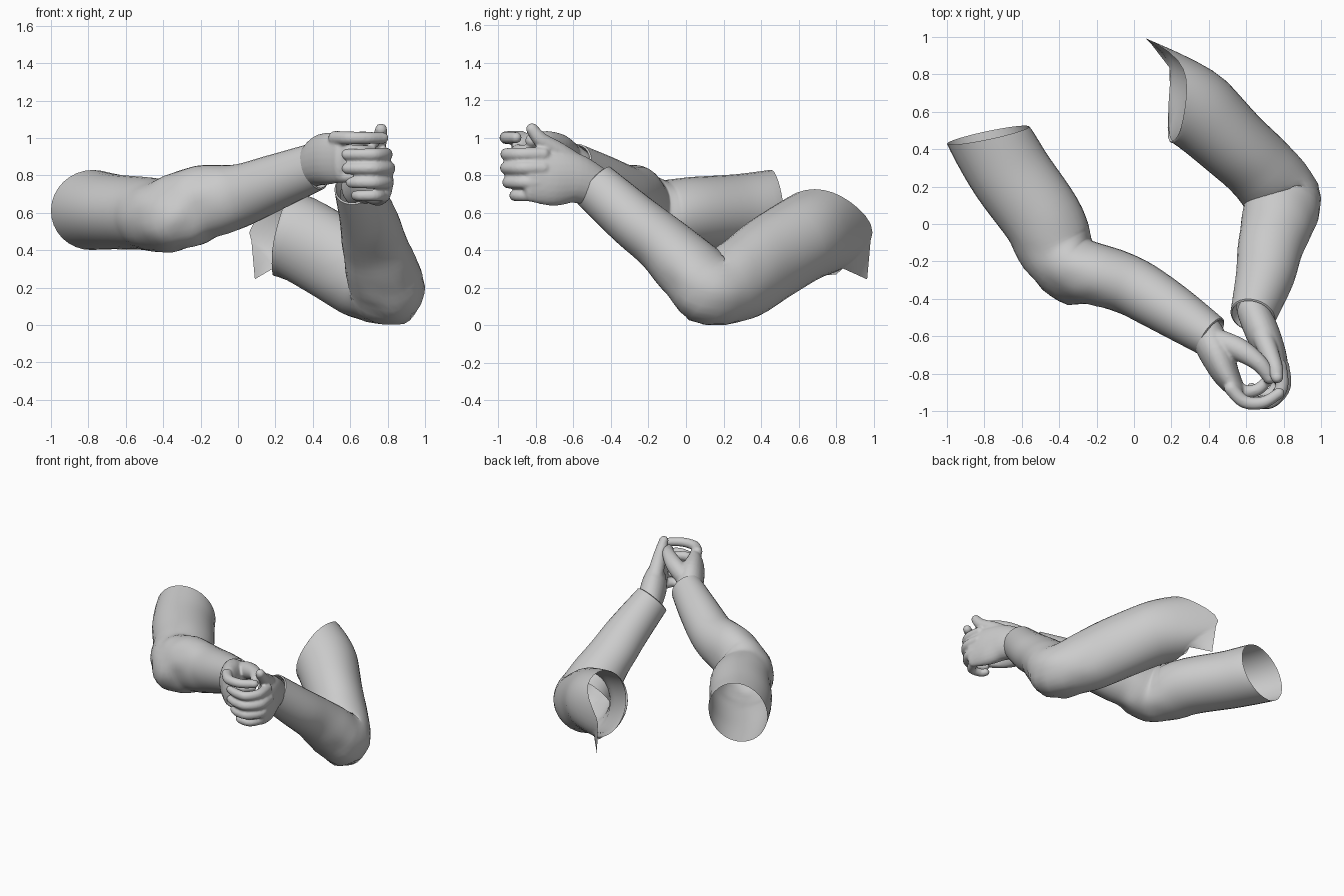
import bpy, bmesh, math
from mathutils import Vector, noise

if "Cube" in bpy.data.objects:
    bpy.data.objects.remove(bpy.data.objects["Cube"])

grey = bpy.data.materials.new("plain_grey")
grey.diffuse_color = (0.6, 0.6, 0.6, 1)
grey.use_nodes = True
grey.node_tree.nodes["Principled BSDF"].inputs["Base Color"].default_value = grey.diffuse_color


def spline(rows, n):
    """Catmull-Rom interpolation of equal-length number rows."""
    out = []
    for i in range(len(rows) - 1):
        p = [rows[max(0, min(len(rows) - 1, i + k))] for k in (-1, 0, 1, 2)]
        for j in range(n):
            t = j / n
            out.append([0.5 * (2 * b + (c - a) * t + (2 * a - 5 * b + 4 * c - d) * t * t
                               + (3 * b - a - 3 * c + d) * t ** 3) for a, b, c, d in zip(*p)])
    out.append(list(rows[-1]))
    return out


def frames(rows, start=None):
    """Turn (x, y, z, side radius, up radius) rows into ring frames."""
    res = []
    for i, r in enumerate(rows):
        a, b = rows[max(0, i - 1)], rows[min(len(rows) - 1, i + 1)]
        t = (Vector(b[:3]) - Vector(a[:3])).normalized()
        if start:                                   # blend in the slant of the open end
            k = max(0, 1 - i / 5)
            t = t.lerp(Vector(start).normalized(), k).normalized()
        u = (Vector((0, 0, 1)) - t * t.z).normalized()
        res.append((Vector(r[:3]), t, t.cross(u), u, r[3], r[4]))
    return res


def loft(bm, rings, seg, cap=False):
    vs = [[bm.verts.new(c + s * a * math.cos(k * math.tau / seg) + u * b * math.sin(k * math.tau / seg))
           for k in range(seg)] for c, t, s, u, a, b in rings]
    for p, q in zip(vs, vs[1:]):
        for k in range(seg):
            bm.faces.new((p[k], p[(k + 1) % seg], q[(k + 1) % seg], q[k]))
    if cap:
        bm.faces.new(vs[0][::-1])
        bm.faces.new(vs[-1])
    return vs


def round_tube(bm, rows, seg=16):
    """Closed tube with domed ends."""
    f = frames(spline(rows, 5))
    dome = [(0.97, 0.25), (0.85, 0.53), (0.6, 0.8), (0.25, 0.97)]

    def end(fr, sign):
        c, t, s, u, a, b = fr
        return [(c + t * sign * min(a, b) * h, t, s, u, a * w, b * w) for w, h in dome]
    loft(bm, end(f[0], -1)[::-1] + f + end(f[-1], 1), seg, True)


def finish(name, bm, angle=50):
    bmesh.ops.recalc_face_normals(bm, faces=bm.faces)
    me = bpy.data.meshes.new(name)
    bm.to_mesh(me)
    bm.free()
    me.materials.append(grey)
    ob = bpy.data.objects.new(name, me)
    bpy.context.collection.objects.link(ob)
    bpy.ops.object.select_all(action='DESELECT')
    ob.select_set(True)
    bpy.context.view_layer.objects.active = ob
    bpy.ops.object.shade_smooth_by_angle(angle=math.radians(angle))
    return ob


def sleeve(name, rows, start, bumps, torn=()):
    bm = bmesh.new()
    f = frames(spline(rows, 5), start)
    # rolled cuff: the rim turns inwards and runs back up the sleeve
    c, t, s, u, a, b = f[-1]
    f += [(c + t * 0.005, t, s, u, a * 0.93, b * 0.93), (c - t * 0.05, t, s, u, a * 0.84, b * 0.84)]
    vs = loft(bm, f, 32)
    elbow = Vector(bumps[0][0])
    for i, ring in enumerate(vs[:-3]):
        for v in ring:
            # elbow point, pulled rim and cloth creases gathered round the bend
            co = v.co.copy()
            out = (co - f[i][0]).normalized()
            crease = noise.noise(co * 9) * 0.02 * math.exp(-((co - elbow).length / 0.3) ** 2)
            v.co += out * crease
            for at, push, size in bumps:
                v.co += Vector(push) * math.exp(-((co - Vector(at)).length / size) ** 2)
    for tip, count in torn:                         # cloth spikes hanging from the open rim
        near = sorted(vs[0], key=lambda v: (v.co - Vector(tip)).length)[:count]
        ids = sorted(vs[0].index(v) for v in near)
        point = bm.verts.new(tip)
        for k in ids[:-1]:
            bm.faces.new((vs[0][k + 1], vs[0][k], point))
    finish(name, bm)


def hand(name, palm, fingers, thumb):
    bm = bmesh.new()
    round_tube(bm, palm, 24)
    for path, z, r in fingers:
        n = len(path) - 1
        round_tube(bm, [(x, y, z, r * (1 - 0.2 * i / n), r * (1 - 0.2 * i / n))
                        for i, (x, y) in enumerate(path)])
    round_tube(bm, [(x, y, z, r, r) for x, y, z, r in thumb])
    ob = finish(name, bm, 60)
    m = ob.modifiers.new("blend", 'REMESH')
    m.mode, m.voxel_size, m.use_smooth_shade = 'VOXEL', 0.009, True
    m = ob.modifiers.new("soften", 'SMOOTH')
    m.factor, m.iterations = 0.5, 4


# sleeves, from shoulder opening to cuff
sleeve("left_sleeve", [
    (-0.78, 0.475, 0.615, 0.225, 0.215), (-0.66, 0.27, 0.605, 0.22, 0.2),
    (-0.49, 0.03, 0.595, 0.215, 0.195), (-0.415, -0.13, 0.58, 0.205, 0.195),
    (-0.32, -0.23, 0.605, 0.175, 0.205), (-0.18, -0.275, 0.655, 0.165, 0.2),
    (0, -0.34, 0.69, 0.157, 0.17), (0.2, -0.46, 0.765, 0.142, 0.148),
    (0.41, -0.6, 0.845, 0.115, 0.128)],
    (0.2, -0.95, -0.1),
    [((-0.38, -0.35, 0.54), (-0.01, -0.045, -0.01), 0.1)])
sleeve("right_sleeve", [
    (0.235, 0.69, 0.495, 0.245, 0.235), (0.35, 0.6, 0.45, 0.22, 0.23),
    (0.52, 0.44, 0.35, 0.2, 0.23), (0.67, 0.3, 0.25, 0.195, 0.22),
    (0.785, 0.15, 0.195, 0.205, 0.185), (0.77, 0.02, 0.295, 0.195, 0.18),
    (0.73, -0.12, 0.43, 0.175, 0.157), (0.7, -0.28, 0.56, 0.157, 0.147),
    (0.635, -0.49, 0.745, 0.122, 0.132)],
    (1, -0.1, -0.2),
    [((0.85, 0.08, 0.05), (0.025, -0.035, -0.02), 0.13),
     ((0.26, 0.93, 0.5), (-0.2, 0.06, 0), 0.15)],
    [((0.09, 0.965, 0.245), 5), ((0.19, 0.8, 0.27), 3)])

# left hand: index lies over the top, other fingers curl inside the right hand
curl = [(0.53, -0.86), (0.59, -0.895), (0.66, -0.885), (0.71, -0.84)]
hand("left_hand", [
    (0.39, -0.59, 0.84, 0.092, 0.108), (0.44, -0.69, 0.88, 0.092, 0.135),
    (0.49, -0.8, 0.89, 0.074, 0.138), (0.545, -0.885, 0.89, 0.05, 0.128)],
    [([(0.52, -0.88), (0.59, -0.95), (0.69, -0.955), (0.775, -0.905)], 1.0, 0.038),
     (curl, 0.93, 0.038), (curl, 0.86, 0.038), (curl, 0.795, 0.036)],
    [(0.46, -0.63, 0.92, 0.065), (0.57, -0.675, 0.96, 0.061),
     (0.67, -0.745, 0.99, 0.046), (0.725, -0.82, 0.985, 0.037)])


# right hand: four fingers wrap across the front, thumb points up
def wrap(tip, dx, dy):
    return [(0.78 + dx, -0.76), (0.79 + dx, -0.87 + dy), (0.735, -0.95 + dy),
            (0.655, -0.95 + dy), (tip, -0.92 + dy)]


hand("right_hand", [
    (0.64, -0.47, 0.735, 0.088, 0.105), (0.695, -0.6, 0.785, 0.09, 0.135),
    (0.75, -0.71, 0.785, 0.068, 0.148), (0.785, -0.82, 0.795, 0.046, 0.136)],
    [(wrap(0.58, 0, 0), 0.912, 0.037), (wrap(0.585, 0.012, 0), 0.838, 0.039),
     (wrap(0.605, 0.006, 0.01), 0.762, 0.037), (wrap(0.63, -0.015, 0.045), 0.692, 0.034)],
    [(0.68, -0.58, 0.85, 0.06), (0.72, -0.68, 0.925, 0.052),
     (0.755, -0.77, 0.985, 0.042), (0.765, -0.82, 1.045, 0.033)])
